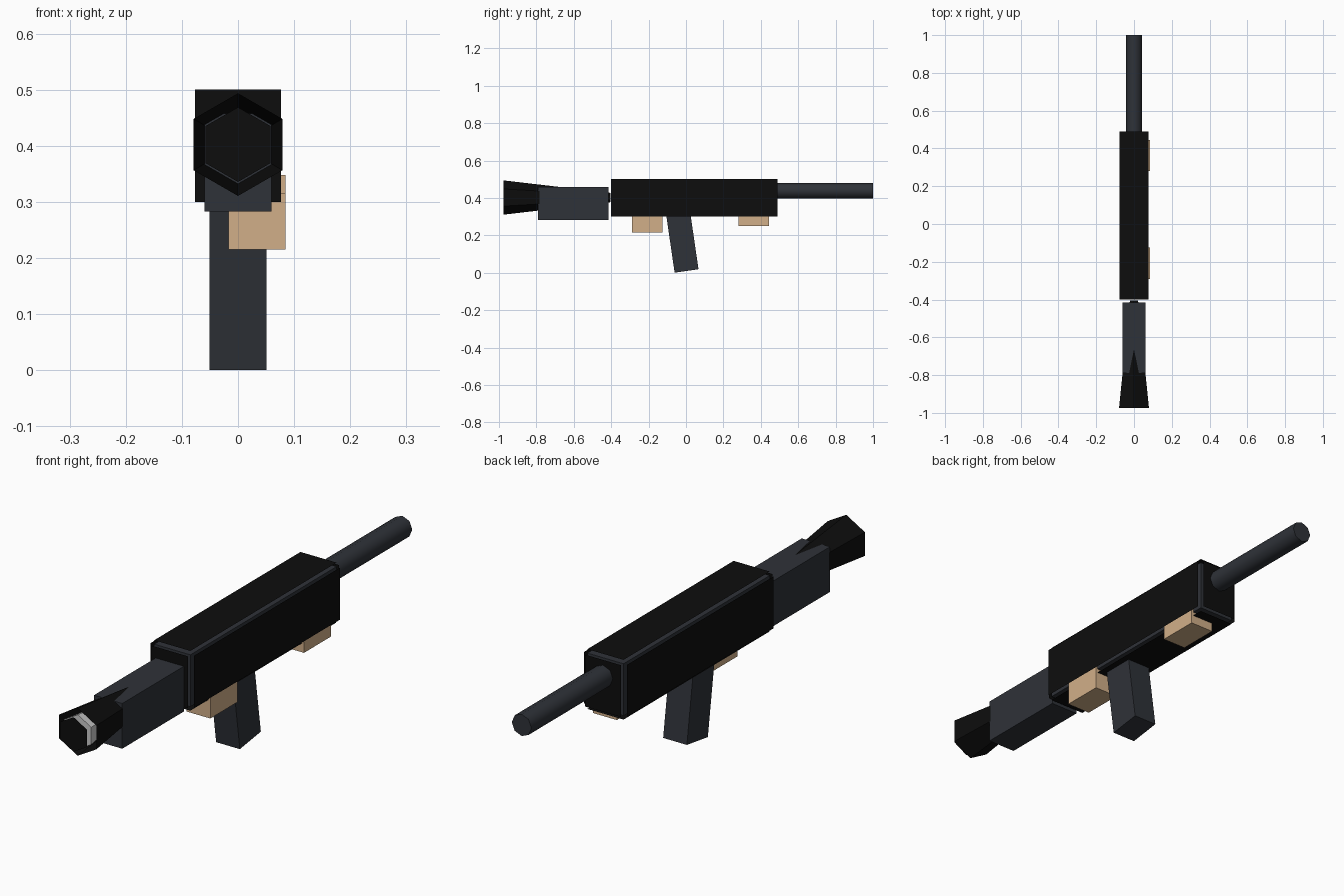
import bpy, math
from mathutils import Matrix, Vector

if "Cube" in bpy.data.objects:
    bpy.data.objects.remove(bpy.data.objects["Cube"])


def material(name, rgb):
    m = bpy.data.materials.new(name)
    m.diffuse_color = (*rgb, 1)
    m.use_nodes = True
    m.node_tree.nodes["Principled BSDF"].inputs["Base Color"].default_value = m.diffuse_color
    return m


STEEL = material("dark_steel", (0.028, 0.032, 0.04))
BLACK = material("black", (0.004, 0.004, 0.004))
TAN = material("tan", (0.64, 0.43, 0.25))
PALE = material("pale_grey", (0.55, 0.55, 0.58))


def finish(ob, name, mat):
    ob.name = name
    ob.data.materials.append(mat)
    return ob


def box(name, lo, hi, mat, tilt=0):
    lo, hi = Vector(lo), Vector(hi)
    bpy.ops.mesh.primitive_cube_add(size=1, location=(lo + hi) / 2, rotation=(tilt, 0, 0))
    ob = bpy.context.object
    ob.scale = hi - lo
    return finish(ob, name, mat)


def cone(name, y0, y1, r0, r1, z, sides, mat, fill='NGON'):
    # axis along y, first radius at y0
    bpy.ops.mesh.primitive_cone_add(vertices=sides, radius1=r0, radius2=r1, depth=y1 - y0,
                                    end_fill_type=fill, location=(0, (y0 + y1) / 2, z),
                                    rotation=(-math.pi / 2, 0, 0))
    return finish(bpy.context.object, name, mat)


# receiver body with thin black panels floating just off every face
LO, HI, GAP = Vector((-0.077, -0.40, 0.30)), Vector((0.077, 0.49, 0.50)), 0.015
box("receiver", LO, HI, STEEL)
for axis in range(3):
    for side, sign in ((LO, -1), (HI, 1)):
        verts = []
        a, b = (axis + 1) % 3, (axis + 2) % 3
        for u, v in ((0, 0), (1, 0), (1, 1), (0, 1)):
            p = Vector((0, 0, 0))
            p[axis] = side[axis] + sign * GAP
            p[a] = (LO, HI)[u][a]
            p[b] = (LO, HI)[v][b]
            verts.append(p)
        if sign < 0:
            verts.reverse()
        me = bpy.data.meshes.new("receiver_panel")
        me.from_pydata(verts, [], [(0, 1, 2, 3)])
        ob = bpy.data.objects.new("receiver_panel", me)
        bpy.context.collection.objects.link(ob)
        finish(ob, "receiver_panel", BLACK)

# barrel
cone("barrel", 0.45, 1.0, 0.042, 0.042, 0.438, 8, STEEL)
bpy.ops.object.shade_smooth_by_angle(angle=math.radians(50))

# stock block and flared hexagonal butt with its black shell and end cap
box("stock", (-0.06, -0.79, 0.283), (0.06, -0.415, 0.457), STEEL)
cone("butt_core", -0.975, -0.40, 0.0665, 0.0, 0.402, 6, PALE)
cone("butt_shell", -0.975, -0.405, 0.0915, 0.025, 0.402, 6, BLACK, 'NOTHING')
bpy.ops.mesh.primitive_circle_add(vertices=6, radius=0.0665, fill_type='NGON',
                                  location=(0, -1.0, 0.402), rotation=(math.pi / 2, 0, 0))
finish(bpy.context.object, "butt_cap", BLACK)

# grip, leaning backwards at the top
tilt = math.radians(8.3)
length = 0.34
up = Vector((0, -math.sin(tilt), math.cos(tilt)))
c = Vector((0, 0.003, 0.0095)) + up * length / 2
half = Vector((0.0505, 0.0645, length / 2))
box("grip", c - half, c + half, STEEL, tilt)

# tan blocks under the receiver
box("rear_block", (-0.017, -0.29, 0.215), (0.085, -0.125, 0.315), TAN)
box("front_block", (-0.017, 0.28, 0.25), (0.085, 0.445, 0.348), TAN)
